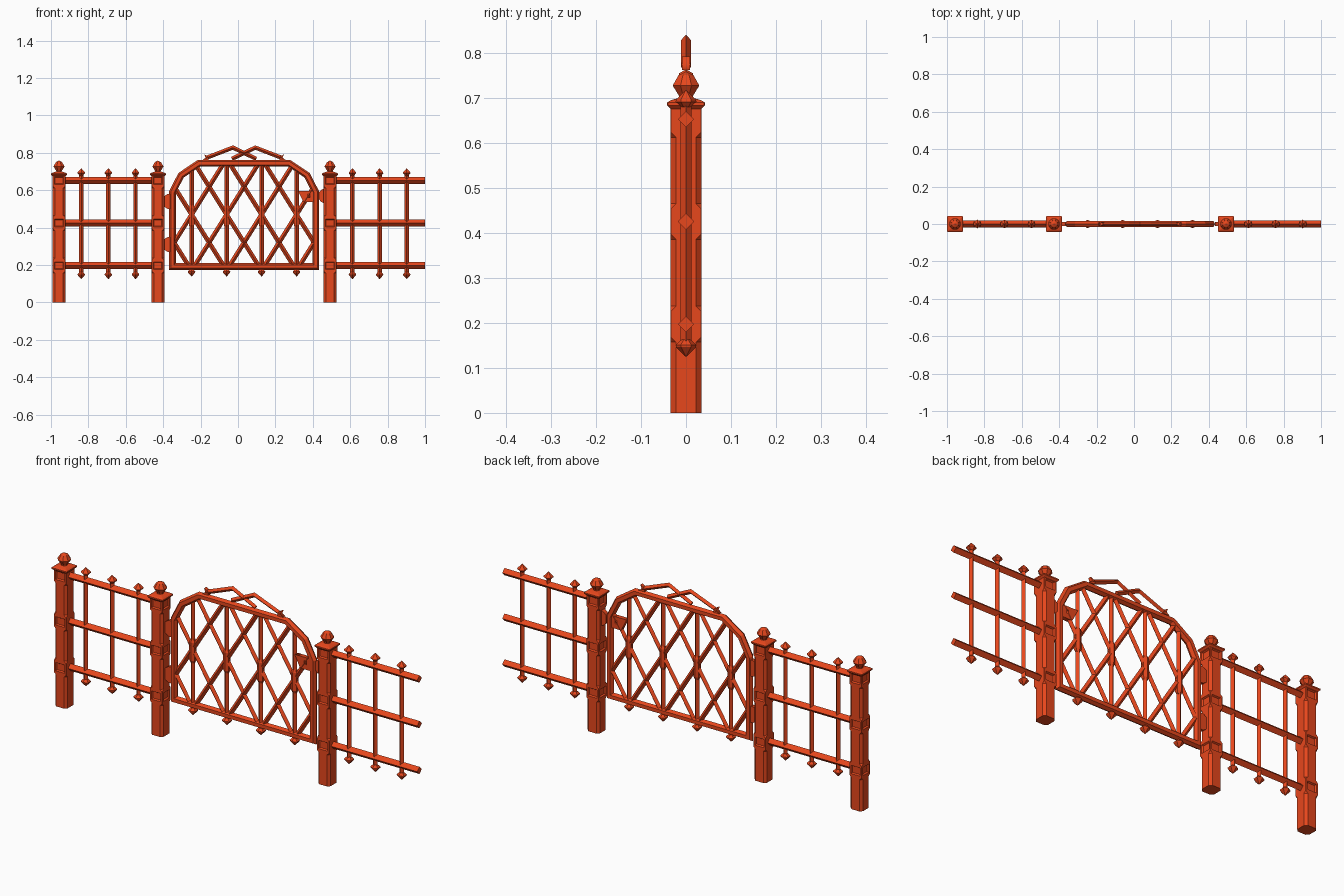
import bpy, bmesh, math
from mathutils import Vector

cube = bpy.data.objects.get("Cube")
if cube:
    bpy.data.objects.remove(cube, do_unlink=True)

RED = (0.80, 0.063, 0.012, 1)
paint = bpy.data.materials.new("orange_red_paint")
paint.use_nodes = True
paint.diffuse_color = RED
paint.node_tree.nodes["Principled BSDF"].inputs["Base Color"].default_value = RED


def finish(name, bm):
    bmesh.ops.recalc_face_normals(bm, faces=bm.faces)
    mesh = bpy.data.meshes.new(name)
    bm.to_mesh(mesh)
    bm.free()
    mesh.materials.clear()
    mesh.materials.append(paint)
    obj = bpy.data.objects.new(name, mesh)
    bpy.context.collection.objects.link(obj)


def loft(bm, rings, closed=False):
    """Skin a list of equal-length point rings."""
    vs = [[bm.verts.new(p) for p in ring] for ring in rings]
    n = len(vs[0])
    pairs = list(zip(vs, vs[1:])) + ([(vs[-1], vs[0])] if closed else [])
    for a, b in pairs:
        for i in range(n):
            j = (i + 1) % n
            bm.faces.new((a[i], a[j], b[j], b[i]))
    if not closed:
        bm.faces.new(vs[0])
        bm.faces.new(vs[-1])


def sweep(bm, path, radius, sides=4, closed=False):
    """Mitred bar along (x, z) points."""
    pts = [Vector(p) for p in path]
    n, rings = len(pts), []
    for i, p in enumerate(pts):
        before = (p - pts[i - 1]).normalized() if closed or i else None
        after = (pts[(i + 1) % n] - p).normalized() if closed or i < n - 1 else None
        before, after = before or after, after or before
        normal = Vector((-before.y - after.y, before.x + after.x)).normalized()
        normal /= normal.dot(Vector((-before.y, before.x)))
        ring = []
        for k in range(sides):
            a = math.tau * k / sides
            q = p + normal * radius * math.cos(a)
            ring.append((q.x, radius * math.sin(a), q.y))
        rings.append(ring)
    loft(bm, rings, closed)


def bar(name, path, radius, sides=4, closed=False):
    bm = bmesh.new()
    sweep(bm, path, radius, sides, closed)
    finish(name, bm)


def turned(bm, x, profile, sides):
    """Lathe-like form from (radius, z) pairs."""
    loft(bm, [[(x + r * math.cos(math.tau * (k + .5) / sides),
                r * math.sin(math.tau * (k + .5) / sides), z)
               for k in range(sides)] for r, z in profile])


def finial(bm, x, z, up):
    turned(bm, x, [(.010, z - up * .014), (.023, z - up * .002), (.022, z + up * .003), (.001, z + up * .024)], 6)


def plate(name, outline, depth, hole=None):
    """Flat plate from an (x, z) outline, optionally pierced."""
    curve = bpy.data.curves.new(name + "_outline", 'CURVE')
    curve.dimensions, curve.fill_mode, curve.extrude = '2D', 'BOTH', depth
    for loop in [outline] + ([hole] if hole else []):
        spline = curve.splines.new('POLY')
        spline.points.add(len(loop) - 1)
        for pt, (x, z) in zip(spline.points, loop):
            pt.co = (x, z, 0, 1)
        spline.use_cyclic_u = True
    temp = bpy.data.objects.new(name + "_temp", curve)
    bpy.context.collection.objects.link(temp)
    mesh = bpy.data.meshes.new_from_object(temp.evaluated_get(bpy.context.evaluated_depsgraph_get()))
    bpy.data.objects.remove(temp, do_unlink=True)
    bm = bmesh.new()
    bm.from_mesh(mesh)
    bmesh.ops.remove_doubles(bm, verts=bm.verts, dist=1e-5)
    for v in bm.verts:
        v.co = (v.co.x, -v.co.z, v.co.y)
    for f in bm.faces:
        f.material_index = 0
    finish(name, bm)


# Posts: chamfered shafts with square blocks at the rails
RAILS = (.197, .425, .652)
POSTS = {"outer": (-.957, 1), "hinge": (-.428, -1), "latch": (.492, 1)}


def square_ring(x, h, c, z):
    c = h - c
    corners = [(h, -c), (h, c), (c, h), (-c, h), (-h, c), (-h, -c), (-c, -h), (c, -h)]
    return [(x + a, b, z) for a, b in corners]


for label, (x, rail_side) in POSTS.items():
    bm = bmesh.new()
    sections = [(0, .012)]
    for z in RAILS:
        sections += [(z - .040, .012), (z - .029, .001), (z + .029, .001)]
        if z != RAILS[-1]:
            sections.append((z + .040, .012))
    loft(bm, [square_ring(x, .034, c, z) for z, c in sections])
    bmesh.ops.recalc_face_normals(bm, faces=bm.faces)
    # recessed square panels on the block faces that carry no rail
    blocks = [f for f in bm.faces if f.calc_area() > .003
              and max(abs(f.normal.x), abs(f.normal.y)) > .99
              and f.normal.x * rail_side < .5
              and any(abs(f.calc_center_median().z - z) < .01 for z in RAILS)]
    bmesh.ops.inset_individual(bm, faces=blocks, thickness=.012)
    bmesh.ops.inset_individual(bm, faces=blocks, thickness=.006, depth=-.007)
    finish(label + "_post", bm)

    bm = bmesh.new()
    loft(bm, [square_ring(x, h, .002, z) for h, z in
              [(.034, .675), (.042, .683), (.042, .689), (.035, .694), (.018, .699)]])
    turned(bm, x, [(.015, .692), (.016, .703), (.032, .727), (.018, .750), (.001, .758)], 8)
    finish(label + "_post_cap", bm)

# Fence panels: three rails and three pickets on each side
for side, x0, x1, first in (("right", -.957, -.428, -.838), ("left", .492, 1, .612)):
    for n, z in enumerate(RAILS):
        bar(f"{side}_rail_{n + 1}", [(x0, z), (x1, z)], .018)
    for n in range(3):
        x = first + n * .145
        bm = bmesh.new()
        sweep(bm, [(x, .15), (x, .69)], .012)
        finial(bm, x, .693, 1)
        finial(bm, x, .149, -1)
        finish(f"{side}_picket_{n + 1}", bm)

# Gate frame
MID = .0325
half = [(.383, .192), (.383, .59), (.337, .68), (.24, .745)]
FRAME = [(MID + x, z) for x, z in half] + [(MID - x, z) for x, z in reversed(half)]
bar("gate_frame", FRAME, .018, 6, closed=True)


def clip(p, d):
    """Part of the line p + t*d that lies inside the convex gate frame."""
    lo, hi = -9, 9
    for a, b in zip(FRAME, FRAME[1:] + FRAME[:1]):
        nx, nz = a[1] - b[1], b[0] - a[0]
        dist = nx * (p[0] - a[0]) + nz * (p[1] - a[1])
        rate = nx * d[0] + nz * d[1]
        if rate > 1e-9:
            lo = max(lo, -dist / rate)
        elif rate < -1e-9:
            hi = min(hi, -dist / rate)
    return [(p[0] + t * d[0], p[1] + t * d[1]) for t in (lo, hi)] if hi - lo > .05 else None


# Gate bars with spindles and bottom finials
for n in range(4):
    x = MID + (n - 1.5) * .187
    bm = bmesh.new()
    sweep(bm, clip((x, .47), (0, 1)), .012)
    turned(bm, x, [(.010, .40), (.017, .415), (.017, .505), (.010, .52)], 6)
    finial(bm, x, .163, -1)
    finish(f"gate_bar_{n + 1}", bm)

# Gate lattice
bm = bmesh.new()
for n in range(-1, 5):
    for lean in (-1.6, 1.6):
        line = clip((MID + (n - 1.5) * .187, .47), (1, lean))
        if line:
            sweep(bm, line, .012)
finish("gate_lattice", bm)

# Crossed crest with barbed ends
for side, s in (("left", 1), ("right", -1)):
    bar(f"{side}_crest", [(MID + s * x, z) for x, z in
                          [(.205, .772), (.06, .828), (-.065, .768)]], .011)
    plate(f"{side}_crest_barb", [(MID + s * x, z) for x, z in
                                 [(.19, .762), (.222, .762), (.206, .774), (.213, .792), (.192, .780)]], .009)

# Hinges, latch plate and catch
for label, z in (("upper", .54), ("lower", .31)):
    plate(f"{label}_hinge", [(-.395, z - .028), (-.376, z - .040), (-.355, z - .040),
                             (-.355, z + .040), (-.376, z + .040), (-.395, z + .028)], .010)
plate("latch_plate", [(.320, .597), (.415, .597), (.415, .537), (.350, .537)], .011,
      [(.372, .58), (.384, .58), (.384, .562), (.372, .562)])
plate("latch_catch", [(.462, .53), (.445, .538), (.434, .55), (.434, .59), (.445, .602), (.462, .61)], .011)
